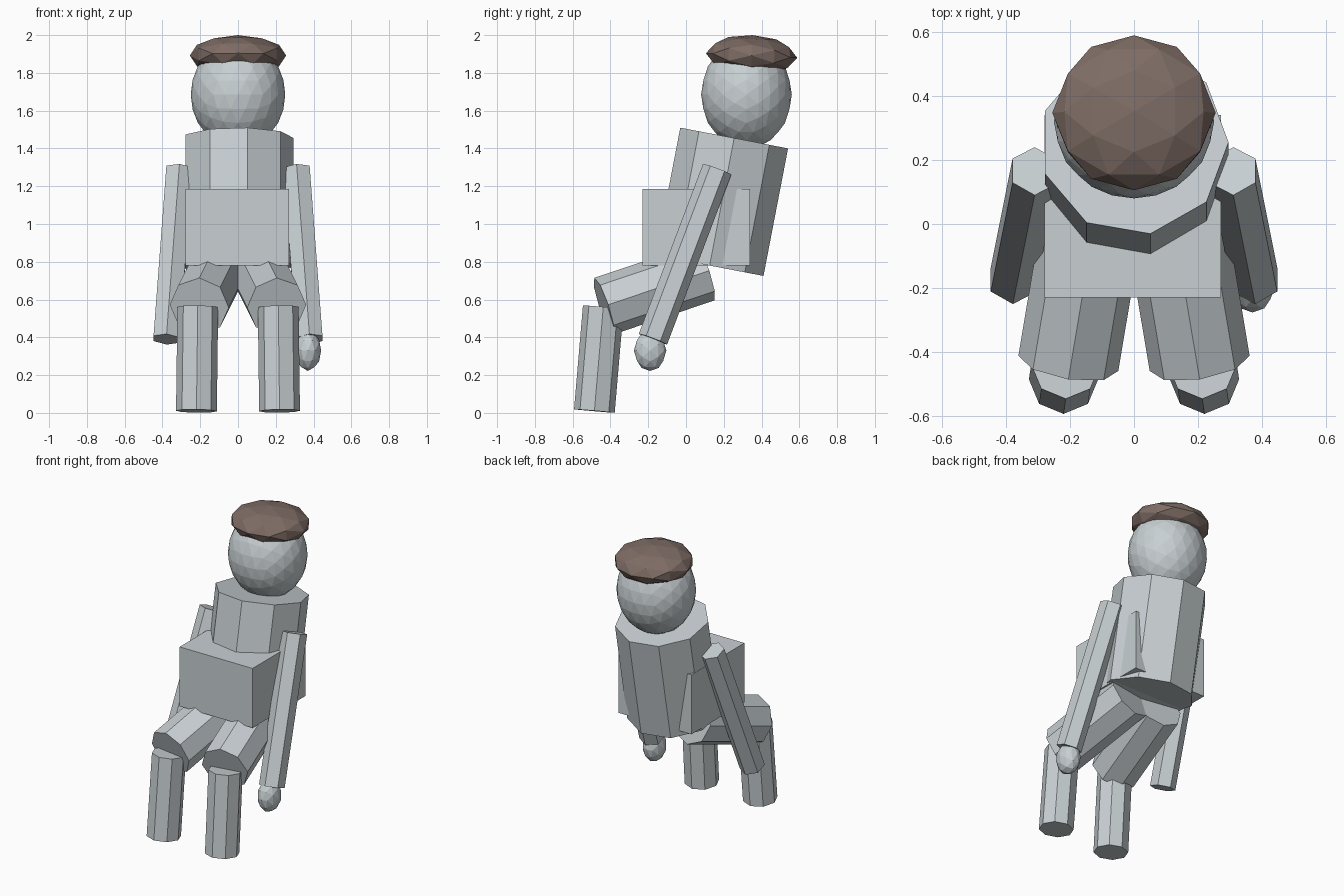
import bpy
import bmesh
import math
from mathutils import Matrix, Vector

cube = bpy.data.objects.get("Cube")
if cube:
    bpy.data.objects.remove(cube, do_unlink=True)


def make_material(name, colour):
    mat = bpy.data.materials.new(name)
    mat.use_nodes = True
    mat.diffuse_color = colour
    mat.node_tree.nodes["Principled BSDF"].inputs["Base Color"].default_value = colour
    return mat


grey = make_material("pale grey", (0.58, 0.63, 0.65, 1))
brown = make_material("hair brown", (0.21, 0.15, 0.13, 1))


def finish(name, bm, mat):
    bmesh.ops.recalc_face_normals(bm, faces=bm.faces[:])
    mesh = bpy.data.meshes.new(name)
    bm.to_mesh(mesh)
    bm.free()
    mesh.materials.append(mat)
    obj = bpy.data.objects.new(name, mesh)
    bpy.context.collection.objects.link(obj)
    return obj


def prism(name, start, end, radius, sides, roll=0):
    """Flat-sided cylinder from start to end, its side axis kept along x."""
    start, end = Vector(start), Vector(end)
    axis = end - start
    z = axis.normalized()
    y = z.cross(Vector((1, 0, 0))).normalized()
    x = y.cross(z)
    frame = Matrix((x, y, z)).transposed().to_4x4()
    frame = Matrix.Translation((start + end) / 2) @ frame @ Matrix.Rotation(roll, 4, "Z")
    bm = bmesh.new()
    bmesh.ops.create_cone(bm, cap_ends=True, segments=sides, radius1=radius,
                          radius2=radius, depth=axis.length, matrix=frame)
    return finish(name, bm, grey)


def faceted_ball(name, centre, radii, levels, mat, tilt=0):
    """Subdivided icosahedron with an edge on top, scaled to an ellipsoid."""
    golden = (1 + math.sqrt(5)) / 2
    bm = bmesh.new()
    for a in (-1, 1):
        for b in (-golden, golden):
            for co in ((a, b, 0), (0, a, b), (b, 0, a)):
                bm.verts.new(co)
    bmesh.ops.convex_hull(bm, input=bm.verts[:])
    for _ in range(levels):
        bmesh.ops.subdivide_edges(bm, edges=bm.edges[:], cuts=1, use_grid_fill=True)
        for v in bm.verts:
            v.co.normalize()
    bm.transform(Matrix.Translation(centre) @ Matrix.Rotation(tilt, 4, "X")
                 @ Matrix.Diagonal((*radii, 1)))
    return finish(name, bm, mat)


# Leaning torso and the block held on the lap
prism("torso", (0, 0.125, 0.78), (0, 0.255, 1.455), 0.295, 9, -math.pi / 2)
bm = bmesh.new()
bmesh.ops.create_cube(bm, size=1, matrix=Matrix.Translation((-0.004, 0.055, 0.982))
                      @ Matrix.Diagonal((0.55, 0.57, 0.405, 1)))
finish("lap_block", bm, grey)

# Head with a cap of hair
faceted_ball("head", (0, 0.32, 1.685), (0.25, 0.24, 0.285), 2, grey)
faceted_ball("hair", (0, 0.347, 1.892), (0.255, 0.242, 0.108), 1, brown, -0.05)

# Arms and legs on both sides
for side, s in (("left", 1), ("right", -1)):
    prism(side + "_arm", (s * 0.378, -0.175, 0.39), (s * 0.31, 0.165, 1.29), 0.08, 6)
    prism(side + "_thigh", (s * 0.205, -0.435, 0.565), (s * 0.115, 0.10, 0.745), 0.158, 8)
    prism(side + "_shin", (s * 0.22, -0.485, 0.01), (s * 0.213, -0.438, 0.56), 0.108, 8)

# Only the left arm ends in a hand
faceted_ball("left_hand", (0.37, -0.19, 0.33), (0.07, 0.086, 0.108), 1, grey)
